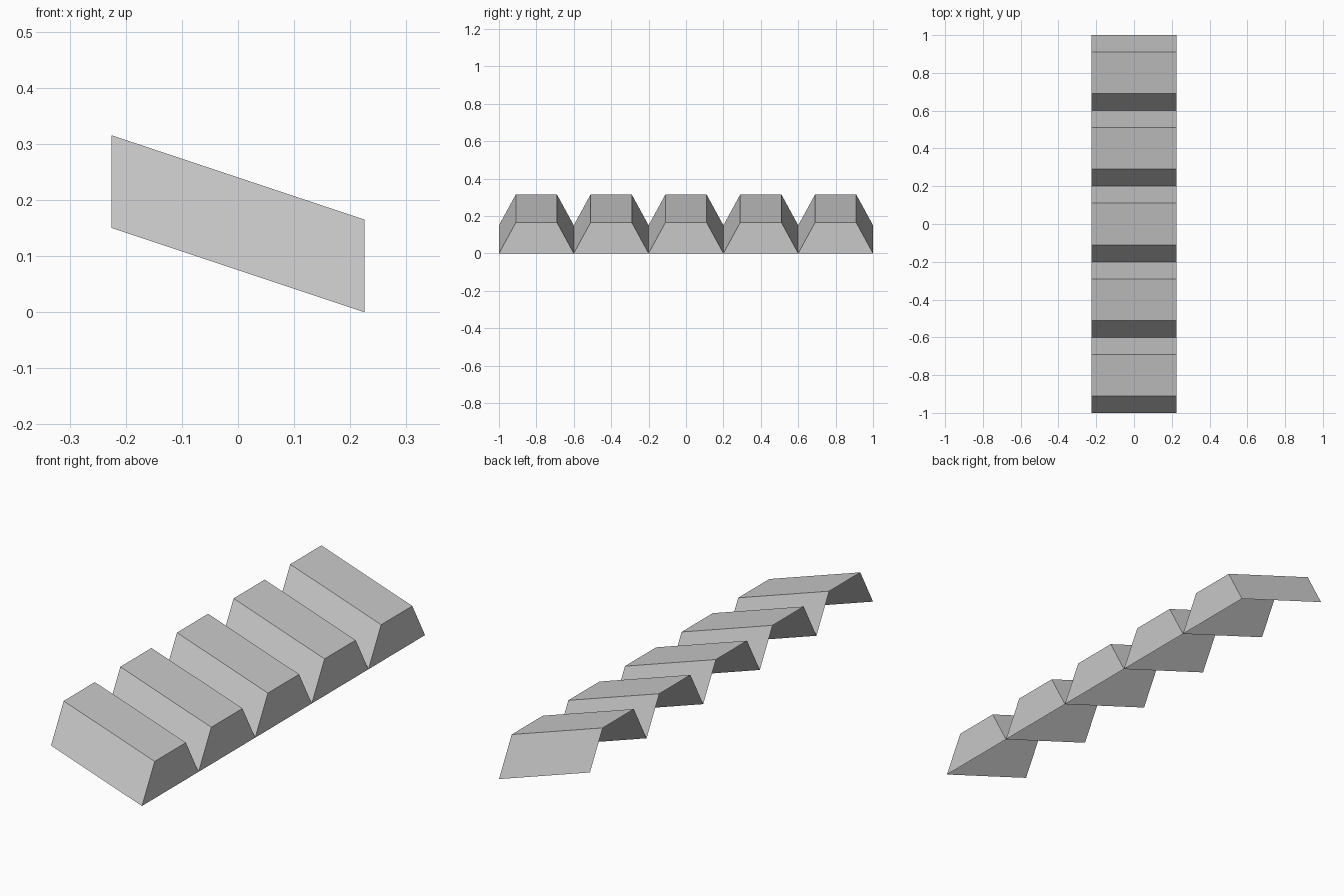
import bpy
import bmesh

cube = bpy.data.objects.get("Cube")
if cube:
    bpy.data.objects.remove(cube, do_unlink=True)

HALF_WIDTH = 0.225
RISE = 0.15      # height gained from the low side to the high side
HEIGHT = 0.165   # height of a ridge above its base
PITCH = 0.4
COUNT = 5

# Single plain grey
grey = bpy.data.materials.new("light_grey")
grey.use_nodes = True
colour = (0.58, 0.58, 0.58, 1)
grey.diffuse_color = colour
grey.node_tree.nodes["Principled BSDF"].inputs["Base Color"].default_value = colour

# Ridge cross-section as (y, z)
profile = [(-0.2, 0), (-0.11, HEIGHT), (0.11, HEIGHT), (0.2, 0)]


def make_ridge(name, y_centre):
    """Sloping trapezoid shell, open underneath and at the high end."""
    bm = bmesh.new()
    low = [bm.verts.new((HALF_WIDTH, y + y_centre, z)) for y, z in profile]
    high = [bm.verts.new((-HALF_WIDTH, y + y_centre, z + RISE)) for y, z in profile]
    # Two flanks and the top
    for i in range(len(profile) - 1):
        bm.faces.new((low[i], low[i + 1], high[i + 1], high[i]))
    # Cap on the low end
    bm.faces.new(low[::-1])
    mesh = bpy.data.meshes.new(name)
    bm.to_mesh(mesh)
    bm.free()
    mesh.materials.append(grey)
    # Caps must face outwards, away from the shell
    if mesh.polygons[-1].normal.x < 0:
        mesh.polygons[-1].flip()
    obj = bpy.data.objects.new(name, mesh)
    bpy.context.collection.objects.link(obj)
    return obj


# Row of ridges from front to back
for n in range(COUNT):
    make_ridge(f"roof_ridge_{n + 1}", (n - (COUNT - 1) / 2) * PITCH)
